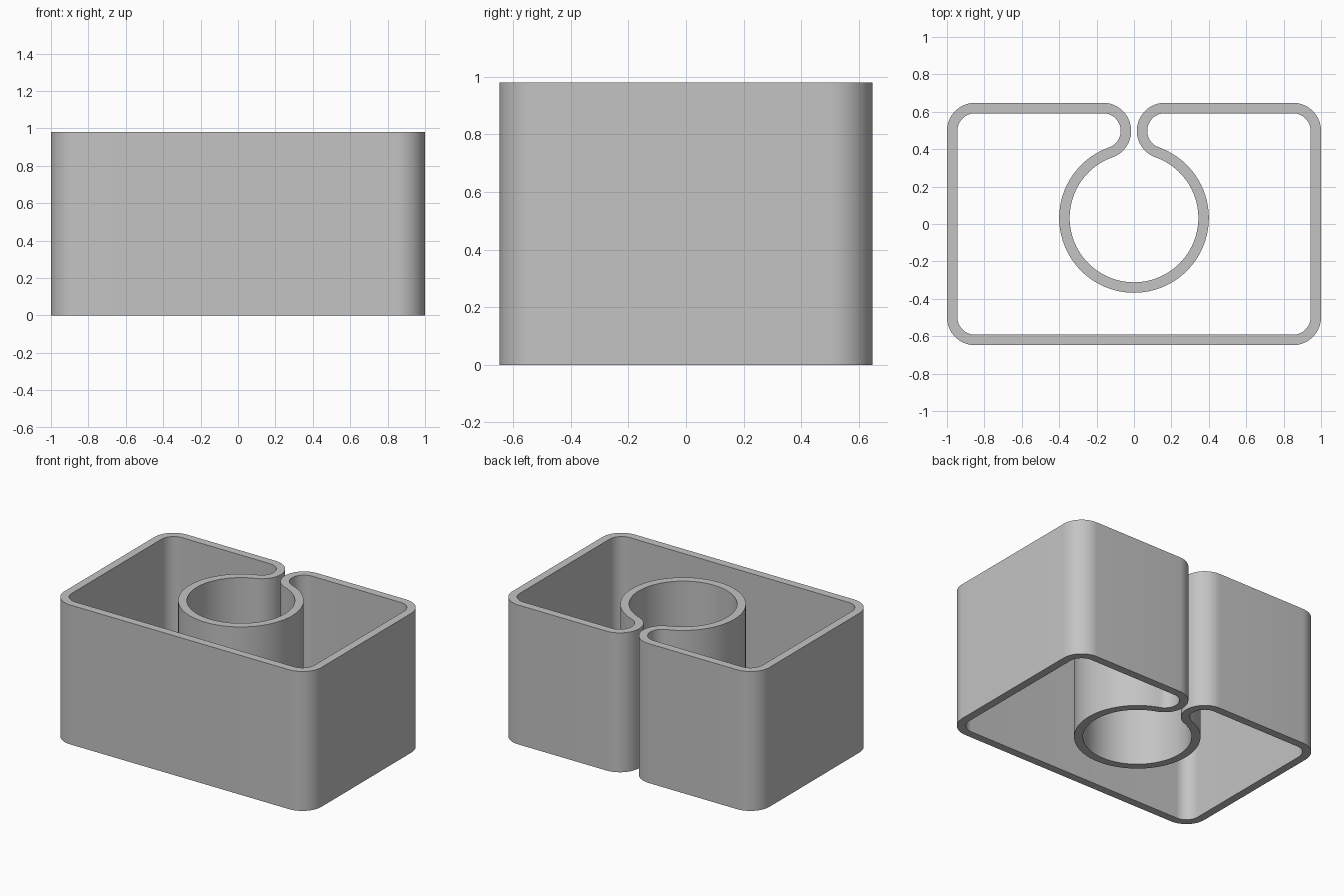
import bpy
import bmesh
from math import radians, degrees, cos, sin, acos, sqrt

# Remove the default cube
cube = bpy.data.objects.get("Cube")
if cube:
    bpy.data.objects.remove(cube, do_unlink=True)

HEIGHT = 0.98
WALL = 0.056
HALF_X, HALF_Y = 1.0, 0.648
BEND = 0.15 - WALL / 2        # centreline radius of corners and lips
RING = 0.40 - WALL / 2        # centreline radius of the round channel
LIP_X = 0.165                 # centre of the rolled lip beside the slot

corner_x = HALF_X - 0.15
corner_y = HALF_Y - 0.15
# The lip arc touches the ring tangentially
reach = RING + BEND
ring_y = corner_y - sqrt(reach ** 2 - LIP_X ** 2)
join = degrees(acos(LIP_X / reach))


def arc(cx, cy, r, start, end, steps):
    """Pairs of (left, right) wall points along an arc."""
    side = -1 if end > start else 1
    pairs = []
    for i in range(steps + 1):
        a = radians(start + (end - start) * i / steps)
        pairs.append([(cx + (r + s * WALL / 2) * cos(a),
                       cy + (r + s * WALL / 2) * sin(a)) for s in (side, -side)])
    return pairs


# Right half of the folded wall, from the ring bottom out to the front panel
half = arc(0, ring_y, RING, -90, join, 40)
half += arc(LIP_X, corner_y, BEND, 180 + join, 90, 24)[1:]
half += arc(corner_x, corner_y, BEND, 90, 0, 16)
half += arc(corner_x, -corner_y, BEND, 0, -90, 16)

# Mirror to a closed loop, sharing the pair at the ring bottom
other = [[(-x, y) for x, y in pair] for pair in reversed(half[1:])]
loop = half + other

bm = bmesh.new()
rows = [[bm.verts.new((x, y, 0)) for x, y in pair] for pair in loop]
faces = []
for i, (a, b) in enumerate(rows):
    c, d = rows[(i + 1) % len(rows)]
    faces.append(bm.faces.new((a, b, d, c)))
result = bmesh.ops.extrude_face_region(bm, geom=faces, use_keep_orig=True)
top = [v for v in result["geom"] if isinstance(v, bmesh.types.BMVert)]
bmesh.ops.translate(bm, verts=top, vec=(0, 0, HEIGHT))
bmesh.ops.recalc_face_normals(bm, faces=bm.faces)

mesh = bpy.data.meshes.new("folded_wall")
bm.to_mesh(mesh)
bm.free()
wall = bpy.data.objects.new("folded_wall", mesh)
bpy.context.collection.objects.link(wall)

# Plain grey finish
grey = bpy.data.materials.new("plain_grey")
grey.use_nodes = True
colour = (0.55, 0.55, 0.55, 1)
grey.diffuse_color = colour
grey.node_tree.nodes["Principled BSDF"].inputs["Base Color"].default_value = colour
mesh.materials.append(grey)

# Smooth bends, sharp rims
bpy.ops.object.select_all(action='DESELECT')
wall.select_set(True)
bpy.context.view_layer.objects.active = wall
bpy.ops.object.shade_smooth_by_angle(angle=radians(30))
